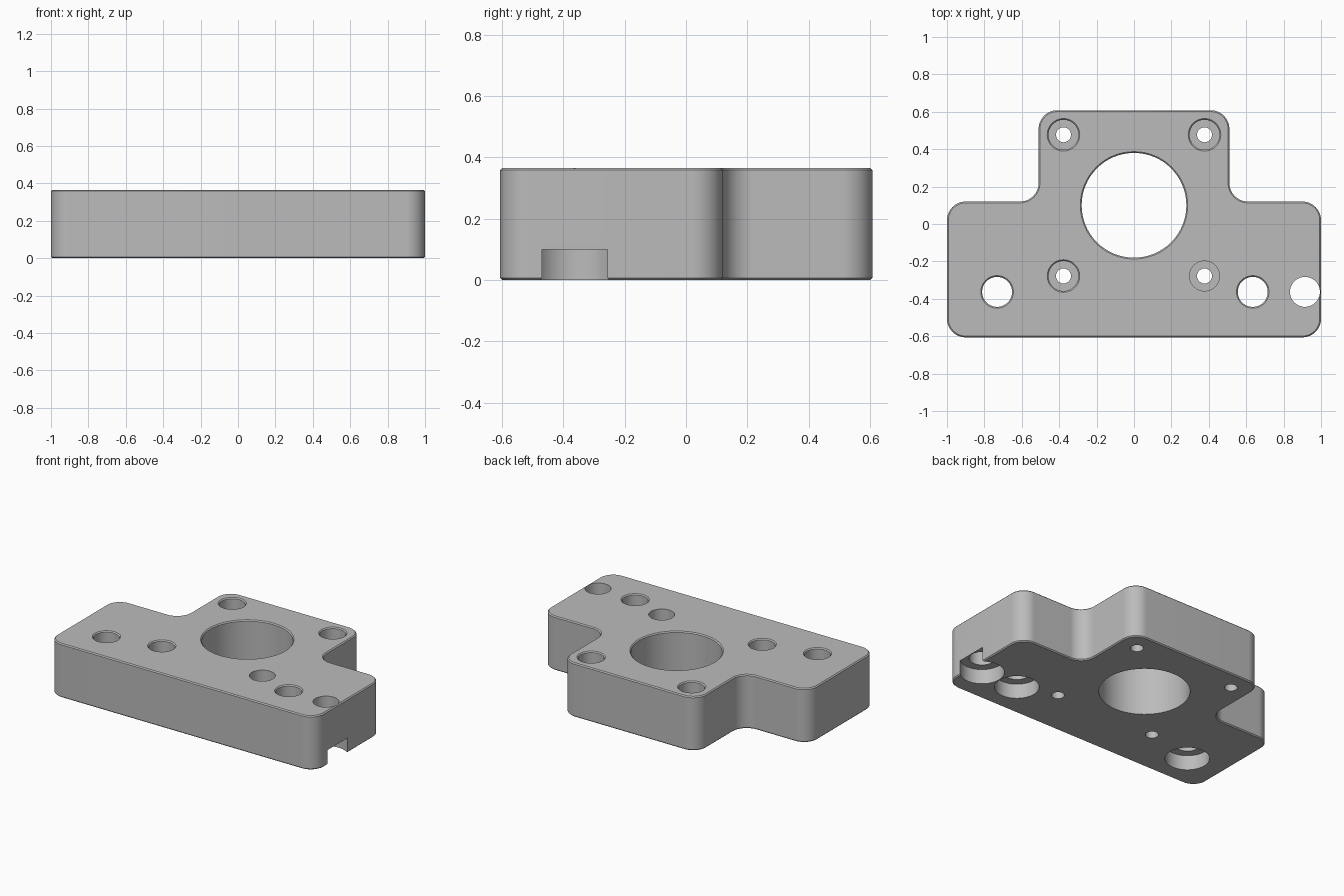
import bpy, bmesh
from math import sin, cos, pi
from mathutils import Vector

if "Cube" in bpy.data.objects:
    bpy.data.objects.remove(bpy.data.objects["Cube"])

HEIGHT = 0.365
CORNER = 0.1
CHAMFER = 0.007
OVER = 0.05  # how far cutters stick out of the plate

steel = bpy.data.materials.new("grey metal")
steel.use_nodes = True
grey = (0.5, 0.5, 0.5, 1)
steel.diffuse_color = grey
steel.node_tree.nodes["Principled BSDF"].inputs["Base Color"].default_value = grey


def make_object(name, bm):
    bmesh.ops.recalc_face_normals(bm, faces=bm.faces)
    mesh = bpy.data.meshes.new(name)
    bm.to_mesh(mesh)
    bm.free()
    mesh.materials.append(steel)
    obj = bpy.data.objects.new(name, mesh)
    bpy.context.collection.objects.link(obj)
    return obj


def rounded_outline(points, radius, steps=16):
    """Replace every right-angled corner, inner or outer, with an arc."""
    result = []
    for i, p in enumerate(points):
        corner = Vector(p)
        a = (Vector(points[i - 1]) - corner).normalized()
        b = (Vector(points[(i + 1) % len(points)]) - corner).normalized()
        centre = corner + (a + b) * radius
        for s in range(steps + 1):
            t = s / steps * pi / 2
            result.append(centre - b * radius * cos(t) - a * radius * sin(t))
    return result


def add_turned(bm, x, y, profile, sides=64):
    """Closed solid turned from (radius, height) pairs."""
    rings = [[bm.verts.new((x + r * cos(2 * pi * i / sides),
                            y + r * sin(2 * pi * i / sides), z))
              for i in range(sides)] for r, z in profile]
    for low, high in zip(rings, rings[1:]):
        for i in range(sides):
            j = (i + 1) % sides
            bm.faces.new((low[i], low[j], high[j], high[i]))
    bm.faces.new(rings[0][::-1])
    bm.faces.new(rings[-1])


def mouth(radius, chamfered):
    """Upper end of a hole, with or without a chamfered rim."""
    if not chamfered:
        return [(radius, HEIGHT + OVER)]
    wide = radius + CHAMFER
    return [(radius, HEIGHT - CHAMFER), (wide, HEIGHT), (wide, HEIGHT + OVER)]


# Stepped plate with rounded corners and a fine chamfer round both faces
half = [(1, -0.606), (1, 0.12), (0.51, 0.12), (0.51, 0.608)]
outline = half + [(-x, y) for x, y in reversed(half)]
bm = bmesh.new()
base = bm.faces.new([bm.verts.new((p.x, p.y, 0))
                     for p in rounded_outline(outline, CORNER)])
top = bmesh.ops.extrude_face_region(bm, geom=[base], use_keep_orig=True)["geom"]
for v in top:
    if isinstance(v, bmesh.types.BMVert):
        v.co.z = HEIGHT
bmesh.ops.recalc_face_normals(bm, faces=bm.faces)
rims = [e for e in bm.edges if abs(e.verts[0].co.z - e.verts[1].co.z) < 0.001]
bmesh.ops.bevel(bm, geom=rims, offset=CHAMFER, segments=1, affect='EDGES')
plate = make_object("mounting_plate", bm)

# All holes as one cutter
bm = bmesh.new()
add_turned(bm, 0, 0.1, [(0.28, -OVER)] + mouth(0.28, True))
# Screw holes with counterbores from above
for x in (-0.377, 0.377):
    for y in (0.477, -0.278):
        plain = x > 0 and y < 0
        add_turned(bm, x, y, [(0.04, -OVER), (0.04, 0.12), (0.08, 0.12)]
                   + mouth(0.08, not plain))
# Bolt holes with counterbores from below; the last breaks through the side
for x in (-0.732, 0.635, 0.914):
    add_turned(bm, x, -0.363, [(0.137, -OVER), (0.137, 0.1), (0.08, 0.1)]
               + mouth(0.08, x < 0.9))
cutter = make_object("hole_cutter", bm)
cutter.hide_render = True

cut = plate.modifiers.new("holes", 'BOOLEAN')
cut.operation = 'DIFFERENCE'
cut.solver = 'EXACT'
cut.object = cutter
bpy.ops.object.select_all(action='DESELECT')
bpy.context.view_layer.objects.active = plate
plate.select_set(True)
bpy.ops.object.modifier_apply(modifier=cut.name)
bpy.data.objects.remove(cutter)
bpy.ops.object.shade_smooth_by_angle(angle=pi / 6)
